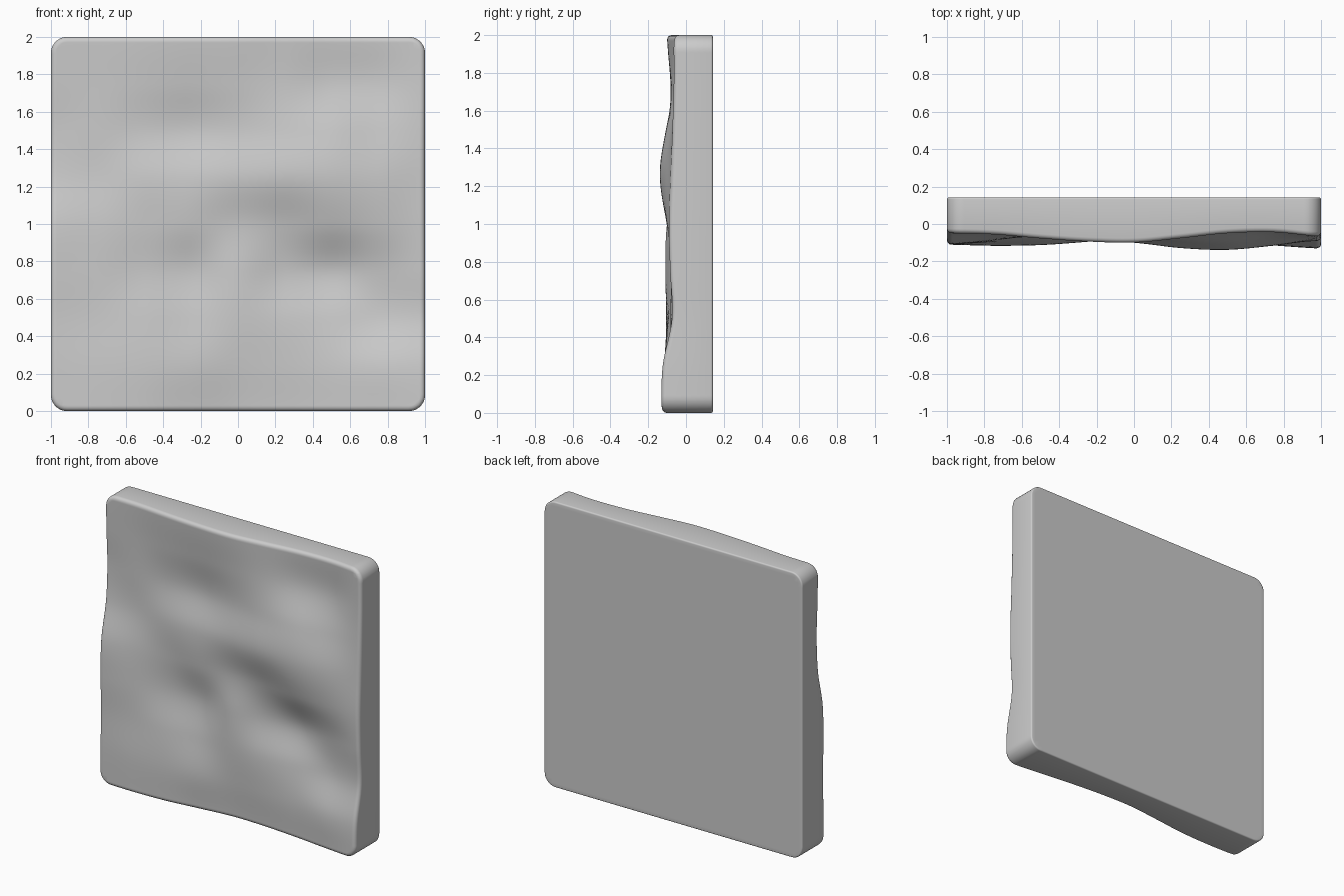
import bpy, bmesh, math

if "Cube" in bpy.data.objects:
    bpy.data.objects.remove(bpy.data.objects["Cube"])

BACK = 0.142
BASE = -0.08
# Front relief: distance in front of y = 0, in thousandths
# rows run z = 2 down to 0, columns x = -1 to 1, step 0.25
RELIEF = [
    [50, 56, 78, 95, 100, 76, 50, 45, 67],
    [45, 48, 60, 70, 82, 75, 42, 32, 67],
    [35, 45, 40, 38, 68, 98, 105, 75, 72],
    [50, 50, 72, 85, 100, 128, 138, 114, 80],
    [102, 80, 68, 78, 65, 68, 96, 102, 90],
    [110, 92, 58, 40, 76, 32, 12, 52, 86],
    [105, 100, 92, 68, 82, 72, 56, 48, 76],
    [110, 115, 112, 95, 74, 76, 86, 110, 124],
    [110, 116, 108, 80, 56, 62, 82, 110, 132],
]


def spline(vals, u):
    # smooth curve through evenly spaced samples
    n = len(vals) - 1
    u = min(max(u, 0.0), n - 1e-6)
    i = int(u)
    t = u - i
    b, c = vals[i], vals[i + 1]
    a = vals[i - 1] if i > 0 else b
    d = vals[i + 2] if i + 2 <= n else c
    return b + 0.5 * t * (c - a + t * (2 * a - 5 * b + 4 * c - d
                                       + t * (3 * (b - c) + d - a)))


def front_y(x, z):
    rows = [spline(r, (x + 1) * 4) for r in RELIEF]
    return -spline(rows, (2 - z) * 4) / 1000


# Slab with rounded corners
bm = bmesh.new()
bmesh.ops.create_cube(bm, size=1)
for v in bm.verts:
    v.co = (v.co.x * 2, BACK if v.co.y > 0 else BASE, v.co.z * 2 + 1)
upright = [e for e in bm.edges if abs(e.verts[0].co.y - e.verts[1].co.y) > 0.1]
bmesh.ops.bevel(bm, geom=upright, offset=0.085, segments=8,
                profile=0.5, affect='EDGES')

# Softened front and back rims
for y, size in ((BASE, 0.025), (BACK, 0.01)):
    rim = [e for e in bm.edges if all(abs(v.co.y - y) < 1e-5 for v in e.verts)]
    bmesh.ops.bevel(bm, geom=rim, offset=size, segments=4,
                    profile=0.5, affect='EDGES')

# Cut into a fine grid
N = 64
for axis, start in (((1, 0, 0), -1), ((0, 0, 1), 0)):
    for i in range(1, N):
        p = start + 2 * i / N
        bmesh.ops.bisect_plane(bm, geom=bm.verts[:] + bm.edges[:] + bm.faces[:],
                               dist=1e-5, plane_no=axis,
                               plane_co=tuple(a * p for a in axis))

# Push the front into the undulating relief
for v in bm.verts:
    if v.co.y < 0:
        v.co.y += front_y(v.co.x, v.co.z) - BASE
bmesh.ops.recalc_face_normals(bm, faces=bm.faces[:])

mesh = bpy.data.meshes.new("wavy_panel")
bm.to_mesh(mesh)
bm.free()
panel = bpy.data.objects.new("wavy_panel", mesh)
bpy.context.collection.objects.link(panel)
bpy.context.view_layer.objects.active = panel
panel.select_set(True)
bpy.ops.object.shade_smooth_by_angle(angle=math.radians(40))
